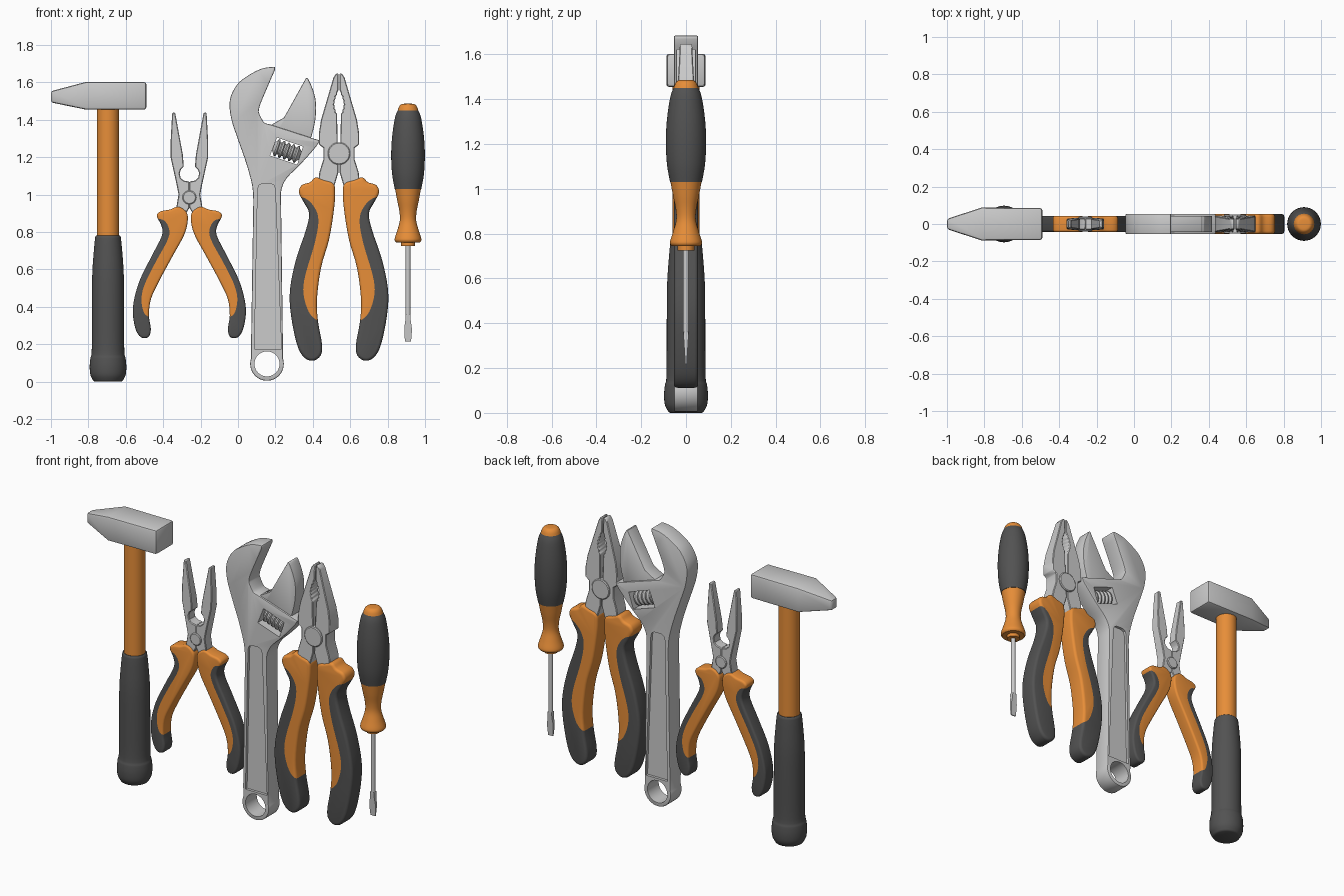
import bpy, bmesh, math
from mathutils import Vector

if "Cube" in bpy.data.objects:
    bpy.data.objects.remove(bpy.data.objects["Cube"])


def material(name, rgb):
    m = bpy.data.materials.new(name)
    m.diffuse_color = (*rgb, 1)
    m.use_nodes = True
    m.node_tree.nodes["Principled BSDF"].inputs["Base Color"].default_value = m.diffuse_color
    return m


ORANGE = material("orange", (0.8, 0.27, 0.04))
DARK = material("dark_rubber", (0.085, 0.085, 0.085))


def make(name, bm, mat=None, bevel=0.0, segs=2, cuts=()):
    """Finish a bmesh as an object: bevel, booleans [(cutter, op)], smooth shading."""
    bmesh.ops.recalc_face_normals(bm, faces=bm.faces)
    me = bpy.data.meshes.new(name)
    bm.to_mesh(me)
    bm.free()
    ob = bpy.data.objects.new(name, me)
    bpy.context.collection.objects.link(ob)
    if mat:
        me.materials.append(mat)
    if bevel:
        b = ob.modifiers.new("bevel", 'BEVEL')
        b.width, b.segments, b.use_clamp_overlap = bevel, segs, False
        b.limit_method, b.angle_limit = 'ANGLE', math.radians(50)
    for cutter, op in cuts:
        c = ob.modifiers.new("cut", 'BOOLEAN')
        c.object, c.operation, c.solver = cutter, op, 'EXACT'
    bpy.ops.object.select_all(action='DESELECT')
    ob.select_set(True)
    bpy.context.view_layer.objects.active = ob
    bpy.ops.object.convert(target='MESH')
    bpy.ops.object.shade_smooth_by_angle(angle=math.radians(35))
    return ob


def smooth(pts, closed=True, n=4):
    """Catmull-Rom curve through 2D points."""
    p = [Vector(q) for q in pts]
    k, out = len(p), []
    get = (lambda i: p[i % k]) if closed else (lambda i: p[max(0, min(k - 1, i))])
    for i in range(k if closed else k - 1):
        a, b, c, d = (get(i + j) for j in (-1, 0, 1, 2))
        for s in range(n):
            t = s / n
            out.append(0.5 * (2 * b + (c - a) * t + (2 * a - 5 * b + 4 * c - d) * t * t
                              + (3 * b - a - 3 * c + d) * t ** 3))
    return [tuple(q) for q in out] + ([] if closed else [tuple(p[-1])])


def place(pts, cx, side=1):
    return [(cx + side * x, z) for x, z in pts]


def slab(pts, half, y=0.0, taper=None):
    """Extrude an x-z outline to +-half in y; taper=(z0, z1, factor) thins it towards z1."""
    bm = bmesh.new()
    rings = []
    for s in (-1, 1):
        ring = []
        for x, z in pts:
            h = half
            if taper:
                t = max(0, min(1, (z - taper[0]) / (taper[1] - taper[0])))
                h *= 1 + t * (taper[2] - 1)
            ring.append(bm.verts.new((x, y + s * h, z)))
        rings.append(ring)
        bm.faces.new(ring)
    a, b = rings
    for i in range(len(a)):
        j = (i + 1) % len(a)
        bm.faces.new((a[i], a[j], b[j], b[i]))
    return bm


def lathe(profile, origin, axis=(0, 0, 1), n=40):
    """Solid of revolution from (radius, height) pairs, with capped ends."""
    bm = bmesh.new()
    rot = Vector((0, 0, 1)).rotation_difference(Vector(axis))
    rings = [[bm.verts.new(Vector(origin) + rot @ Vector((r * math.cos(2 * math.pi * i / n),
              r * math.sin(2 * math.pi * i / n), h))) for i in range(n)] for r, h in profile]
    for a, b in zip(rings, rings[1:]):
        for i in range(n):
            bm.faces.new((a[i], a[(i + 1) % n], b[(i + 1) % n], b[i]))
    bm.faces.new(rings[0])
    bm.faces.new(rings[-1])
    return bm


def drop(*obs):
    for o in obs:
        bpy.data.objects.remove(o)


# Hammer: tapered head, round handle, rubber grip
bm = bmesh.new()
secs = [[bm.verts.new((x, y, z)) for y, z in ((-h, a), (h, a), (h, b), (-h, b))]
        for x, h, a, b in ((-1.0, 0.027, 1.493, 1.553), (-0.815, 0.088, 1.455, 1.602),
                           (-0.49, 0.085, 1.455, 1.602))]
for a, b in zip(secs, secs[1:]):
    for i in range(4):
        bm.faces.new((a[i], a[(i + 1) % 4], b[(i + 1) % 4], b[i]))
bm.faces.new(secs[0])
bm.faces.new(secs[-1])
make("hammer_head", bm, bevel=0.012)
HX = -0.695
make("hammer_handle", lathe([(0.06, 0.7), (0.06, 1.47)], (HX, 0, 0)), ORANGE)
make("hammer_grip", lathe([(0.07, 0)] + smooth([(0.078, 0.004), (0.094, 0.035), (0.098, 0.08),
     (0.094, 0.125), (0.087, 0.17), (0.086, 0.4), (0.084, 0.58), (0.074, 0.72), (0.068, 0.775)],
     False) + [(0.062, 0.782)], (HX, 0, 0)), DARK)

# Screwdriver: three-part handle, collar, shaft, flat blade
SX = 0.909
make("screwdriver_cap", lathe(smooth([(0.055, 1.45), (0.048, 1.47), (0.036, 1.483), (0.02, 1.486)],
     False), (SX, 0, 0)), ORANGE)
make("screwdriver_grip", lathe(smooth([(0.055, 1.45), (0.07, 1.41), (0.085, 1.31), (0.09, 1.21),
     (0.085, 1.11), (0.071, 1.03)], False), (SX, 0, 0)), DARK)
make("screwdriver_neck", lathe(smooth([(0.069, 1.03), (0.058, 0.97), (0.046, 0.91), (0.044, 0.86),
     (0.057, 0.81), (0.07, 0.77), (0.071, 0.755), (0.064, 0.745)], False), (SX, 0, 0)), ORANGE)
make("screwdriver_collar", lathe([(0.037, 0.75), (0.037, 0.725)], (SX, 0, 0)), ORANGE)
make("screwdriver_shaft", lathe([(0.013, 0.73), (0.013, 0.35)], (SX, 0, 0), n=20))
half = [(0.013, 0.36), (0.014, 0.33), (0.02, 0.29), (0.02, 0.26), (0.016, 0.215)]
make("screwdriver_blade", slab(place(half, SX) + place(half[::-1], SX, -1), 0.012,
                               taper=(0.36, 0.215, 0.25)))


# Pliers: two-colour handles and flat jaws, mirrored about the pivot
def pliers(name, cx, pivot_z, pivot_r, outline, border, jaw, hy, jy, taper, bevel):
    for side, tag in ((1, "left"), (-1, "right")):
        pts = place(smooth(outline), cx, side)
        region = make("helper", slab(place(border, cx, side), 0.3))
        region.hide_render = True
        for part, op, mat in (("inlay", 'INTERSECT', ORANGE), ("grip", 'DIFFERENCE', DARK)):
            make(f"{name}_{tag}_{part}", slab(pts, hy), mat, bevel, 3, [(region, op)])
        drop(region)
        make(f"{name}_{tag}_jaw", slab(place(jaw, cx, side), jy, taper=taper), bevel=0.004, segs=1)
    make(f"{name}_pivot", lathe([(pivot_r - 0.005, -jy - 0.007), (pivot_r, -jy - 0.003),
         (pivot_r, jy + 0.003), (pivot_r - 0.005, jy + 0.007)], (cx, 0, pivot_z), (0, 1, 0)))


teeth = [(-0.008 - 0.02 * math.sin(math.pi * (i + 0.5) / 13) + (0.006 if i % 2 else 0),
          1.42 + 0.125 * i / 12) for i in range(13)]
pliers("combination_pliers", 0.54, 1.22, 0.06,
       [(-0.03, 1.06), (-0.08, 1.078), (-0.125, 1.092), (-0.155, 1.066), (-0.2, 1.05),
        (-0.214, 1.011), (-0.187, 0.957), (-0.16, 0.9), (-0.176, 0.813), (-0.23, 0.652),
        (-0.262, 0.492), (-0.257, 0.358), (-0.225, 0.2), (-0.187, 0.13), (-0.139, 0.112),
        (-0.098, 0.14), (-0.091, 0.2), (-0.112, 0.321), (-0.118, 0.439), (-0.096, 0.61),
        (-0.053, 0.76), (-0.027, 0.92), (-0.021, 1.01)],
       smooth([(-0.25, 0.99), (-0.18, 0.98), (-0.13, 0.93), (-0.11, 0.86), (-0.13, 0.74),
               (-0.18, 0.57), (-0.19, 0.47), (-0.16, 0.37), (-0.11, 0.325), (-0.04, 0.31)], False)
       + [(0.05, 0.31), (0.05, 1.2), (-0.25, 1.2)],
       [(-0.003, 1.12)] + teeth + [(-0.003, 1.56), (-0.003, 1.647), (-0.016, 1.647), (-0.03, 1.625),
        (-0.096, 1.40), (-0.107, 1.33), (-0.107, 1.267), (-0.083, 1.25), (-0.083, 1.19),
        (-0.105, 1.12), (-0.112, 1.06), (-0.03, 1.03)],
       0.054, 0.045, (1.3, 1.65, 0.6), 0.016)
pliers("needle_nose_pliers", -0.26, 0.985, 0.037,
       [(-0.014, 0.904), (-0.058, 0.935), (-0.104, 0.92), (-0.155, 0.91), (-0.174, 0.885),
        (-0.15, 0.835), (-0.147, 0.78), (-0.206, 0.663), (-0.27, 0.53), (-0.302, 0.396),
        (-0.29, 0.29), (-0.26, 0.238), (-0.22, 0.238), (-0.206, 0.28), (-0.216, 0.353),
        (-0.206, 0.44), (-0.163, 0.535), (-0.088, 0.674), (-0.03, 0.78), (-0.01, 0.85)],
       smooth([(-0.22, 0.87), (-0.14, 0.865), (-0.107, 0.81), (-0.12, 0.75), (-0.18, 0.64),
               (-0.235, 0.53), (-0.256, 0.45), (-0.245, 0.375), (-0.21, 0.345), (-0.1, 0.33)], False)
       + [(0.1, 0.33), (0.1, 1.1), (-0.22, 1.1)],
       [(0, 0.93), (0, 1.07), (-0.03, 1.075), (-0.047, 1.09), (-0.052, 1.115), (-0.045, 1.135),
        (-0.03, 1.15), (-0.035, 1.214), (-0.076, 1.438), (-0.092, 1.438), (-0.1, 1.29),
        (-0.1, 1.198), (-0.067, 1.048), (-0.058, 1.0), (-0.075, 0.9), (-0.03, 0.88)],
       0.043, 0.032, (1.1, 1.44, 0.65), 0.012)

# Adjustable wrench: body with ring hole, worm slot and recessed grip panels
RX, RZ = 0.155, 0.095
ring = [(RX + 0.09 * math.cos(a), RZ + 0.09 * math.sin(a))
        for a in (math.radians(160 + 220 * i / 24) for i in range(25))]
body = smooth([(0.198, 1.684), (0.128, 1.674), (0.053, 1.636), (-0.005, 1.588), (-0.043, 1.508),
               (-0.037, 1.41), (0.0, 1.294), (0.043, 1.171), (0.075, 1.053), (0.082, 0.97)], False)
body += [(0.07, 0.2)] + ring + [(0.24, 0.2)]
body += smooth([(0.23, 0.97), (0.233, 1.03), (0.262, 1.09), (0.332, 1.16), (0.412, 1.25),
                (0.438, 1.289)], False)
body += smooth([(0.165, 1.377), (0.139, 1.387), (0.115, 1.43), (0.112, 1.455), (0.13, 1.51),
                (0.198, 1.668)], False)
slot = [(0.209, 1.305), (0.348, 1.257), (0.316, 1.16), (0.171, 1.209)]
panel = [(0.088, 0.175), (0.105, 1.03), (0.112, 1.05), (0.13, 1.06), (0.175, 1.06), (0.192, 1.05),
         (0.199, 1.03), (0.232, 0.175)]
cutters = [make("helper_ring", lathe([(0.067, -0.2), (0.067, 0.2)], (RX, 0, RZ), (0, 1, 0))),
           make("helper_slot", slab(slot, 0.2)),
           make("helper_front_panel", slab(panel, 0.05, -0.088)),
           make("helper_back_panel", slab(panel, 0.05, 0.088))]
make("wrench_body", slab(body, 0.054), bevel=0.006, cuts=[(c, 'DIFFERENCE') for c in cutters])
drop(*cutters)
make("wrench_sliding_jaw", slab(smooth([(0.363, 1.622), (0.375, 1.618), (0.401, 1.56), (0.417, 1.487),
     (0.412, 1.39), (0.388, 1.295)], False) + [(0.36, 1.26), (0.2, 1.32), (0.176, 1.372),
     (0.246, 1.412)], 0.044), bevel=0.006)
thread = [(0.02, -0.078)]
for i in range(5):
    h = -0.066 + 0.0275 * i
    thread += [(0.034, h), (0.047, h + 0.006), (0.047, h + 0.014), (0.034, h + 0.02)]
make("wrench_worm_screw", lathe(thread + [(0.02, 0.078)], (0.261, 0, 1.233), (0.95, 0, -0.32), 28))
